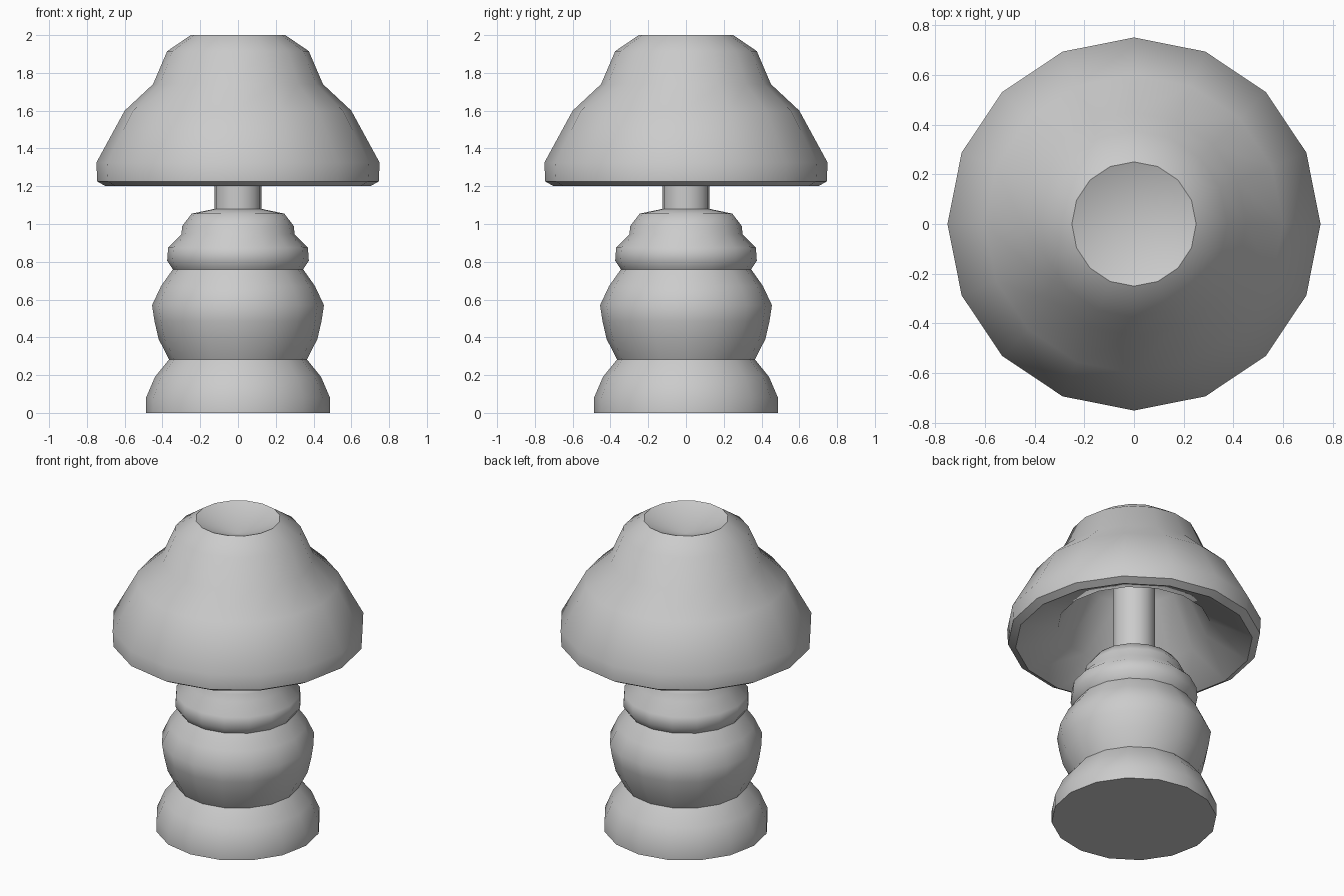
import bpy, bmesh, math

if "Cube" in bpy.data.objects:
    bpy.data.objects.remove(bpy.data.objects["Cube"])

SIDES = 16


def lathe(name, profile):
    """Revolve (radius, height) points around z; radius 0 becomes a pole."""
    bm = bmesh.new()
    rings = []
    for r, z in profile:
        n = SIDES if r > 0 else 1
        rings.append([bm.verts.new((r * math.cos(2 * math.pi * i / SIDES),
                                    r * math.sin(2 * math.pi * i / SIDES), z))
                      for i in range(n)])
    for a, b in zip(rings, rings[1:]):
        for i in range(SIDES):
            j = (i + 1) % SIDES
            if len(a) == 1:
                bm.faces.new((a[0], b[j], b[i]))
            elif len(b) == 1:
                bm.faces.new((a[i], a[j], b[0]))
            else:
                bm.faces.new((a[i], a[j], b[j], b[i]))
    mesh = bpy.data.meshes.new(name)
    bm.to_mesh(mesh)
    bm.free()
    ob = bpy.data.objects.new(name, mesh)
    bpy.context.collection.objects.link(ob)
    bpy.ops.object.select_all(action='DESELECT')
    ob.select_set(True)
    bpy.context.view_layer.objects.active = ob
    bpy.ops.object.shade_smooth_by_angle(angle=math.radians(50))
    return ob


# Foot with flat underside
lathe("foot", [(0, 0), (0.487, 0), (0.487, 0.08), (0.44, 0.19), (0.365, 0.283)])

# Round middle of the stand
lathe("body", [(0.365, 0.283), (0.42, 0.39), (0.442, 0.485), (0.455, 0.57),
               (0.407, 0.672), (0.345, 0.76)])

# Stepped collar under the stem
lathe("collar", [(0.345, 0.76), (0.375, 0.805), (0.37, 0.875), (0.30, 0.945),
                 (0.295, 0.99), (0.245, 1.055), (0.125, 1.08)])

# Thin stem running up into the shade
lathe("stem", [(0.125, 1.08), (0.125, 1.72)])

# Shade: hollow underside, rim, outer bell, dished top
lathe("shade", [(0.125, 1.72), (0.30, 1.64), (0.45, 1.32), (0.70, 1.20),
                (0.745, 1.225), (0.75, 1.325), (0.60, 1.60), (0.45, 1.74),
                (0.375, 1.915), (0.25, 2.0), (0, 1.90)])
